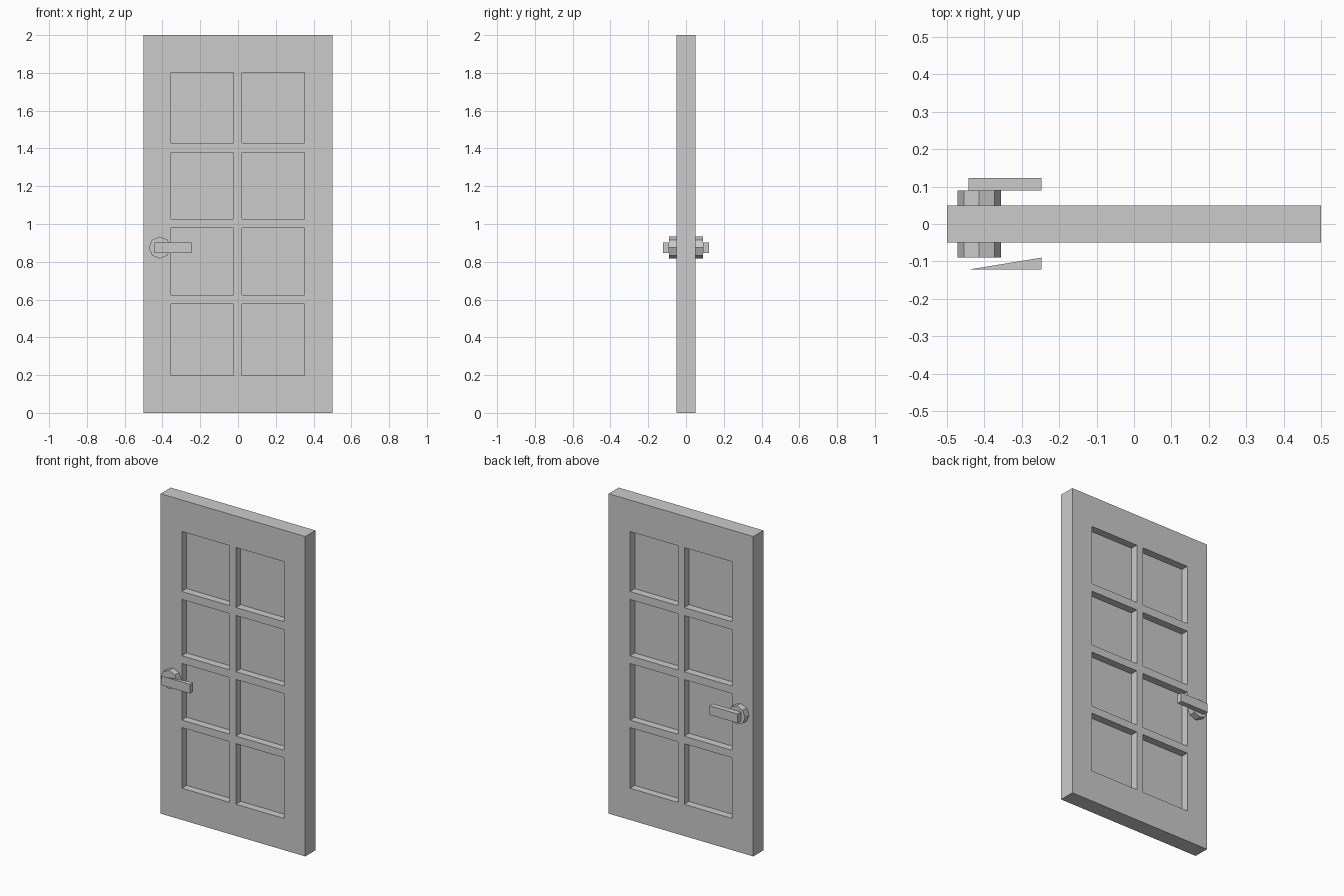
import bpy, bmesh
from math import pi
from mathutils import Matrix

if "Cube" in bpy.data.objects:
    bpy.data.objects.remove(bpy.data.objects["Cube"])

HALF = 0.05      # half thickness of the door
PANE = 0.003     # half thickness of the recessed panes


def finish(name, bm):
    bmesh.ops.remove_doubles(bm, verts=bm.verts, dist=1e-5)
    bmesh.ops.recalc_face_normals(bm, faces=bm.faces)
    mesh = bpy.data.meshes.new(name)
    bm.to_mesh(mesh)
    bm.free()
    obj = bpy.data.objects.new(name, mesh)
    bpy.context.collection.objects.link(obj)
    return obj


def prism(name, profile, z0, z1):
    """Extrude an xy profile upwards."""
    bm = bmesh.new()
    face = bm.faces.new([bm.verts.new((x, y, z0)) for x, y in profile])
    ext = bmesh.ops.extrude_face_region(bm, geom=[face])["geom"]
    bmesh.ops.translate(bm, vec=(0, 0, z1 - z0),
                        verts=[v for v in ext if isinstance(v, bmesh.types.BMVert)])
    return finish(name, bm)


# Door leaf: a grid of cells, every odd/odd cell is a recessed panel
xs = [-0.5, -0.354, -0.023, 0.021, 0.352, 0.5]
zs = [0, 0.198, 0.577, 0.624, 0.978, 1.026, 1.378, 1.428, 1.803, 2.0]
bm = bmesh.new()


def quad(*pts):
    bm.faces.new([bm.verts.new(p) for p in pts])


def ring(x0, x1, z0, z1, ya, yb):
    """Four walls around a rectangle, from depth ya to yb."""
    c = [(x0, z0), (x1, z0), (x1, z1), (x0, z1)]
    for (a, b), (p, q) in zip(c, c[1:] + c[:1]):
        quad((a, ya, b), (p, ya, q), (p, yb, q), (a, yb, b))


for i, (x0, x1) in enumerate(zip(xs, xs[1:])):
    for j, (z0, z1) in enumerate(zip(zs, zs[1:])):
        recessed = i % 2 == 1 and j % 2 == 1
        for side in (-1, 1):
            y = side * (PANE if recessed else HALF)
            quad((x0, y, z0), (x1, y, z0), (x1, y, z1), (x0, y, z1))
            if recessed:
                ring(x0, x1, z0, z1, y, side * HALF)
# Outer edge, split to match the grid
for x in (xs[0], xs[-1]):
    for z0, z1 in zip(zs, zs[1:]):
        quad((x, -HALF, z0), (x, HALF, z0), (x, HALF, z1), (x, -HALF, z1))
for z in (zs[0], zs[-1]):
    for x0, x1 in zip(xs, xs[1:]):
        quad((x0, -HALF, z), (x1, -HALF, z), (x1, HALF, z), (x0, HALF, z))
finish("door_leaf", bm)

# Octagonal handle roses on both sides
for name, y in (("front_handle_rose", -0.07), ("back_handle_rose", 0.07)):
    bm = bmesh.new()
    bmesh.ops.create_cone(bm, cap_ends=True, segments=8, radius1=0.058, radius2=0.058,
                          depth=0.04,
                          matrix=Matrix.Translation((-0.414, y, 0.875))
                          @ Matrix.Rotation(pi / 2, 4, 'X'))
    finish(name, bm)

# Levers: a wedge in front, a plain bar at the back
prism("front_handle_lever", [(-0.443, -0.122), (-0.247, -0.122), (-0.247, -0.09)], 0.846, 0.903)
prism("back_handle_lever", [(-0.443, 0.09), (-0.247, 0.09), (-0.247, 0.123), (-0.443, 0.123)],
      0.846, 0.903)
